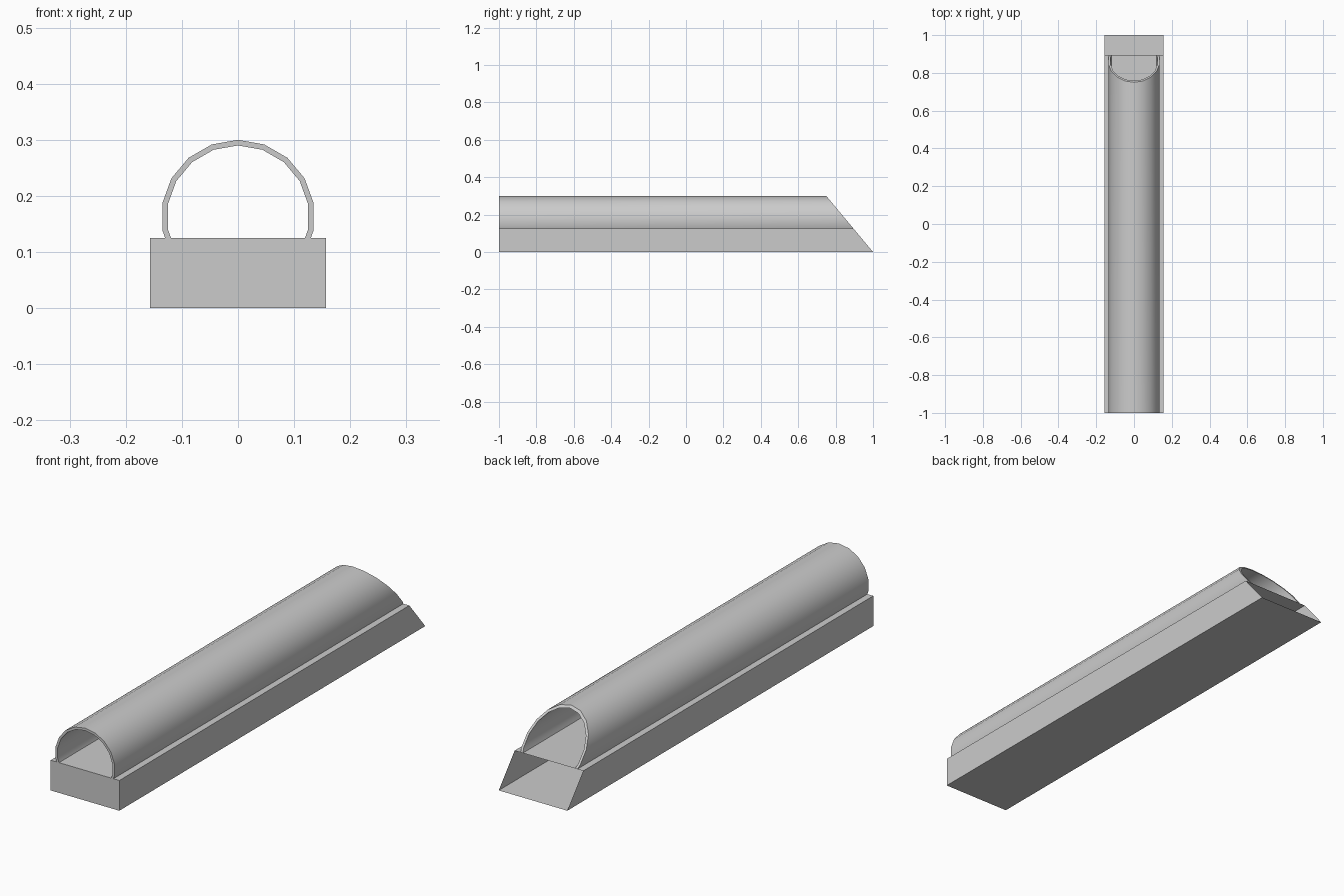
import bpy, bmesh, math

if "Cube" in bpy.data.objects:
    bpy.data.objects.remove(bpy.data.objects["Cube"])

HALF_W, BASE_Z = 0.157, 0.125
FRONT_Y = -1.0


def slant_y(z):
    # mitred back end: y = 1 on the ground, 0.75 at the crown
    return 1.0 - z * 0.25 / 0.3


def make_object(name, bm):
    mesh = bpy.data.meshes.new(name)
    bm.to_mesh(mesh)
    bm.free()
    ob = bpy.data.objects.new(name, mesh)
    bpy.context.collection.objects.link(ob)
    return ob


def extrude_profile(bm, profile):
    # closed profile swept from the flat front to the slanted back
    front = [bm.verts.new((x, FRONT_Y, z)) for x, z in profile]
    back = [bm.verts.new((x, slant_y(z), z)) for x, z in profile]
    n = len(profile)
    for i in range(n):
        j = (i + 1) % n
        bm.faces.new((front[i], front[j], back[j], back[i]))
    return front, back


def arch(radius, centre_z=0.163):
    # 18-sided circle, cut off where it meets the base
    pt = lambda d: (radius * math.sin(math.radians(d)),
                    centre_z + radius * math.cos(math.radians(d)))
    pts = [pt(d) for d in range(-100, 101, 20)]
    (x0, z0), (x1, z1) = pt(100), pt(120)
    foot = x0 + (x1 - x0) * (z0 - BASE_Z) / (z0 - z1)
    return [(-foot, BASE_Z)] + pts + [(foot, BASE_Z)]


# Base: thin-walled box, closed in front, open at the slanted back
bm = bmesh.new()
front, back = extrude_profile(bm, [(-HALF_W, 0), (HALF_W, 0),
                                   (HALF_W, BASE_Z), (-HALF_W, BASE_Z)])
bm.faces.new(front[::-1])
bmesh.ops.recalc_face_normals(bm, faces=bm.faces)
make_object("base_channel", bm)

# Arched tube wall resting on the base, open through its length
bm = bmesh.new()
outer, inner = arch(0.137), arch(0.127)
n = len(outer)
front, back = extrude_profile(bm, outer + inner[::-1])
for ring in (front, back):
    for i in range(n - 1):
        bm.faces.new((ring[i], ring[i + 1], ring[-2 - i], ring[-1 - i]))
bmesh.ops.recalc_face_normals(bm, faces=bm.faces)
tube = make_object("arched_tube", bm)
bpy.context.view_layer.objects.active = tube
tube.select_set(True)
bpy.ops.object.shade_smooth_by_angle(angle=math.radians(30))
